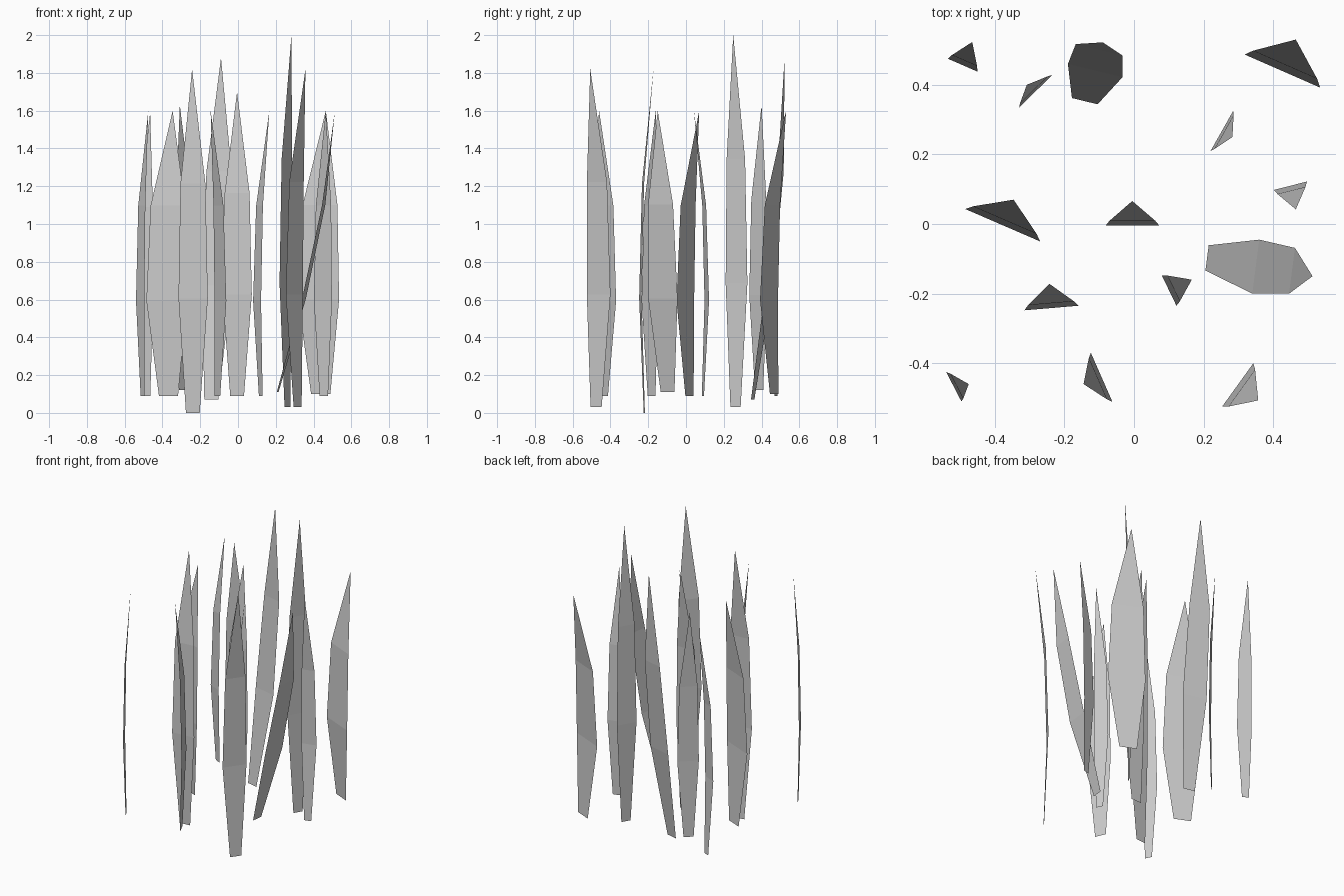
import bpy
from mathutils import Vector

# Each blade: widest-row ends (x,y), (x,y), tip (x,y), bottom z, tip z
BLADES = [
    (-.535, .475, -.45, .438, -.465, .523, .09, 1.59),
    (-.33, .335, -.235, .428, -.308, .40, .12, 1.63),
    (.318, .487, .535, .392, .465, .53, .10, 1.60),
    (.22, .21, .285, .325, .283, .25, .03, 2.0),
    (.402, .098, .497, .122, .465, .042, .09, 1.60),
    (.253, -.525, .343, -.40, .357, -.507, .03, 1.82),
    (-.124, -.37, -.062, -.511, -.145, -.46, .09, 1.60),
    (-.54, -.425, -.496, -.51, -.475, -.46, .09, 1.60),
    (.08, -.148, .122, -.235, .166, -.16, .09, 1.60),
    (-.315, -.248, -.16, -.235, -.243, -.172, 0, 1.82),
    (-.082, -.005, .073, -.005, -.005, .066, .09, 1.70),
    (-.485, .043, -.27, -.05, -.346, .07, .09, 1.60),
]
# Strongly leaning blades, with their own bottom and upper row shifts
LEANING = [
    (-.19, .46, -.033, .422, -.09, .522, .07, 1.88, (-.03, -.088), (.011, .06)),
    (.36, -.045, .34, -.20, .513, -.15, .11, 1.60, (-.14, .025), (.104, -.012)),
]


def blade(name, x1, y1, x2, y2, tx, ty, z0, z1, low=None, high=None):
    """Folded strip: three two-point rows ending in a single tip."""
    a, b, tip = Vector((x1, y1)), Vector((x2, y2)), Vector((tx, ty))
    mid, half = (a + b) / 2, (b - a) / 2
    low = Vector(low) if low else (tip - mid) * .3
    high = Vector(high) if high else (tip - mid) * .2
    verts = []
    for i, (shift, scale) in enumerate(((low, .47), (Vector((0, 0)), 1), (high, .85))):
        z = z0 + (z1 - z0) * i / 3
        for s in (-1, 1):
            p = mid + shift + half * scale * s
            verts.append((p.x, p.y, z))
    verts.append((tx, ty, z1))
    mesh = bpy.data.meshes.new(name)
    mesh.from_pydata(verts, [], [(0, 1, 3, 2), (2, 3, 5, 4), (4, 5, 6)])
    bpy.context.collection.objects.link(bpy.data.objects.new(name, mesh))


# Grass clump
for n, spec in enumerate(BLADES + LEANING, 1):
    blade(f"grass_blade_{n:02d}", *spec)
